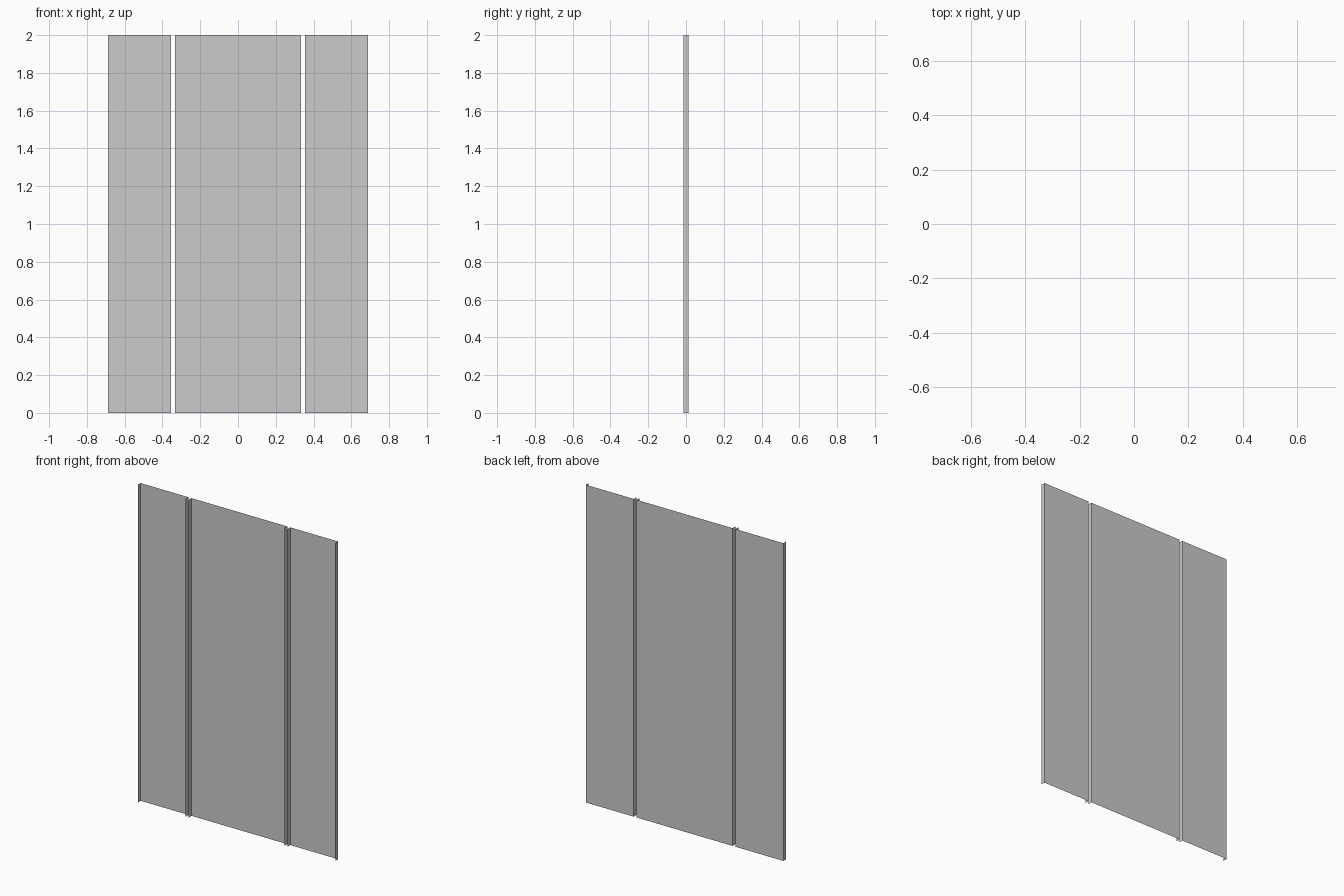
import bpy

if "Cube" in bpy.data.objects:
    bpy.data.objects.remove(bpy.data.objects["Cube"])

HEIGHT = 2.0
DEPTH = 0.014      # half depth of the folded edges
SIDE = 0.3333      # side panel width
GAP = 0.021


def panel(name, x0, x1):
    """Thin sheet at the back with both upright edges folded forward."""
    profile = [(x0, -DEPTH), (x0, DEPTH), (x1, DEPTH), (x1, -DEPTH)]
    n = len(profile)
    verts = [(x, y, z) for z in (0, HEIGHT) for x, y in profile]
    faces = [(i + 1, i, i + n, i + 1 + n) for i in range(n - 1)]
    faces = [f[::-1] for f in faces]
    mesh = bpy.data.meshes.new(name)
    mesh.from_pydata(verts, [], faces)
    obj = bpy.data.objects.new(name, mesh)
    bpy.context.collection.objects.link(obj)
    return obj


# wide centre panel flanked by two half-width panels
inner = SIDE + GAP
panel("centre_panel", -SIDE, SIDE)
panel("left_panel", -inner - SIDE, -inner)
panel("right_panel", inner, inner + SIDE)
